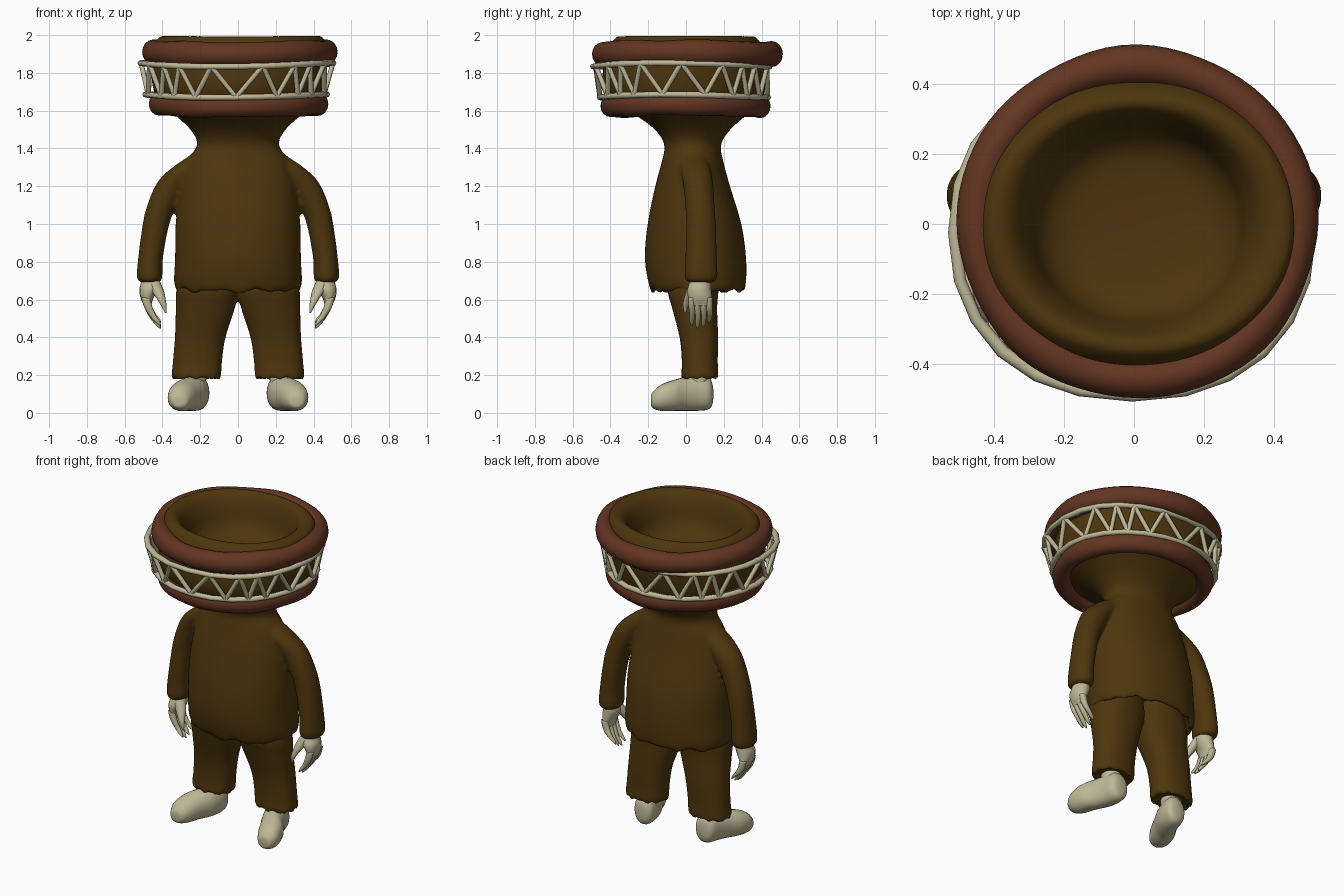
import bpy, bmesh, math

cube = bpy.data.objects.get("Cube")
if cube:
    bpy.data.objects.remove(cube)


def material(name, rgb):
    m = bpy.data.materials.new(name)
    m.use_nodes = True
    m.diffuse_color = (*rgb, 1)
    m.node_tree.nodes["Principled BSDF"].inputs["Base Color"].default_value = (*rgb, 1)
    return m


BROWN = material("brown cloth", (0.076, 0.036, 0.004))
RED = material("red brown band", (0.125, 0.036, 0.016))
BONE = material("pale bone", (0.52, 0.48, 0.31))


def spline(rows, steps):
    """Catmull-Rom interpolation of rows of numbers."""
    out = []
    for i in range(len(rows) - 1):
        quad = [rows[max(i - 1, 0)], rows[i], rows[i + 1], rows[min(i + 2, len(rows) - 1)]]
        for s in range(steps):
            t = s / steps
            out.append([b + 0.5 * t * (c - a + t * (2*a - 5*b + 4*c - d + t * (3*(b - c) + d - a)))
                        for a, b, c, d in zip(*quad)])
    return out + [list(rows[-1])]


def oval(t, ra, rb, power):
    """Point on a superellipse; power 2 is a plain ellipse."""
    c, s = math.cos(t), math.sin(t)
    return (ra * math.copysign(abs(c) ** (2 / power), c),
            rb * math.copysign(abs(s) ** (2 / power), s))


def loft(bm, rows, sides=32, steps=4, axis="z", power=2.0, side=1, wave=0.0, wave_top=0.0):
    """Skin rings (x, y, z, radius, radius); side=-1 mirrors the result."""
    rings = []
    for x, y, z, ra, rb in spline(rows, steps):
        ring = []
        for k in range(sides):
            t = 2 * math.pi * k / sides
            u, v = oval(t, ra, rb, power)
            dz = wave * (math.sin(9 * t) + math.sin(14 * t + 1)) if z < wave_top else 0
            p = (x + u, y + v, z + dz) if axis == "z" else (x + u, y, z + v)
            ring.append(bm.verts.new((p[0] * side, p[1], p[2])))
        rings.append(ring)
    for a, b in zip(rings, rings[1:]):
        for k in range(sides):
            j = (k + 1) % sides
            bm.faces.new((a[k], a[j], b[j], b[k]))
    bm.faces.new(rings[0])
    bm.faces.new(rings[-1])


def finish(bm, name, mat, voxel=0.0, smooth=6):
    bmesh.ops.recalc_face_normals(bm, faces=bm.faces)
    me = bpy.data.meshes.new(name)
    bm.to_mesh(me)
    bm.free()
    me.materials.append(mat)
    for p in me.polygons:
        p.use_smooth = True
    ob = bpy.data.objects.new(name, me)
    bpy.context.collection.objects.link(ob)
    if voxel:
        r = ob.modifiers.new("blend", "REMESH")
        r.mode = "VOXEL"
        r.voxel_size = voxel
        r.use_smooth_shade = True
        s = ob.modifiers.new("soften", "SMOOTH")
        s.factor, s.iterations = 0.5, smooth


# Robe, neck and hollow bowl head as one skin, with sleeves fused in
bm = bmesh.new()
loft(bm, [(0, .055, .78, .27, .2), (0, .06, .7, .29, .215), (0, .065, .638, .312, .235),
          (0, .06, .685, .338, .257), (0, .05, .82, .333, .268), (0, .045, 1.0, .33, .248),
          (0, .035, 1.2, .305, .198), (0, .035, 1.33, .272, .163), (0, .035, 1.42, .216, .15),
          (0, .035, 1.5, .252, .2), (0, .025, 1.58, .34, .3), (0, 0, 1.63, .41, .39),
          (0, -.01, 1.72, .45, .43), (0, 0, 1.85, .46, .435), (.01, 0, 1.94, .455, .405),
          (.015, 0, 1.985, .437, .374), (.015, 0, 1.997, .405, .35), (.01, 0, 1.975, .355, .322),
          (.01, 0, 1.91, .315, .295), (.01, 0, 1.81, .28, .262), (.01, 0, 1.755, .21, .2),
          (.01, 0, 1.74, .11, .1), (.01, 0, 1.738, .02, .02)],
     sides=64, power=2.1, wave=.006, wave_top=.68)
for s in (1, -1):
    loft(bm, [(.21, .04, 1.36, .05, .06), (.27, .05, 1.29, .09, .08), (.345, .065, 1.21, .09, .08),
              (.41, .075, 1.08, .077, .078), (.438, .08, .98, .07, .08), (.463, .08, .82, .066, .084),
              (.468, .08, .72, .068, .088), (.466, .08, .69, .055, .07)], sides=24, side=s)
finish(bm, "robe_and_head", BROWN, .013)

# Trousers
bm = bmesh.new()
for s in (1, -1):
    loft(bm, [(.15, .04, .83, .13, .12), (.16, .037, .66, .165, .135), (.172, .045, .56, .157, .12),
              (.2, .068, .4, .134, .102), (.215, .073, .27, .13, .095),
              (.221, .073, .182, .128, .097), (.22, .073, .195, .09, .07)],
         sides=40, side=s, wave=.005, wave_top=.23, power=2.3)
finish(bm, "trousers", BROWN, .012, 4)

for s, label in ((1, "left"), (-1, "right")):
    # Foot, toes turned outward
    bm = bmesh.new()
    loft(bm, [(.308, -.186, .066, .02, .022), (.308, -.176, .068, .045, .043),
              (.302, -.13, .08, .07, .07), (.28, -.06, .093, .08, .083), (.247, 0, .1, .077, .09),
              (.226, .06, .105, .072, .094), (.217, .115, .105, .064, .088),
              (.215, .138, .1, .045, .06), (.215, .145, .1, .015, .02)],
         sides=24, axis="y", power=2.15, side=s)
    loft(bm, [(.23, .055, .08, .04, .04), (.227, .06, .13, .055, .058), (.224, .065, .25, .06, .062)],
         sides=20, side=s)
    finish(bm, label + "_foot", BONE)

    # Hand: palm, four curled fingers and a thumb
    bm = bmesh.new()
    loft(bm, [(.465, .08, .76, .035, .045), (.464, .075, .69, .05, .056),
              (.472, .07, .65, .05, .064), (.482, .075, .605, .033, .062),
              (.478, .08, .565, .018, .054)], sides=16, side=s)
    for i in range(4):
        y, drop = .03 + i * .031, (.015, 0, .008, .03)[i]
        loft(bm, [(.488, y, .61, .023, .017), (.475, y, .56, .022, .017),
                  (.451, y + .003, .507 + drop * .5, .018, .014),
                  (.424, y, .465 + drop, .012, .011), (.41, y, .447 + drop, .003, .003)],
             sides=10, side=s)
    loft(bm, [(.45, .055, .7, .035, .035), (.425, .03, .645, .033, .03), (.405, .008, .6, .022, .021),
              (.392, -.002, .565, .014, .015), (.382, -.005, .528, .004, .004)], sides=10, side=s)
    finish(bm, label + "_hand", BONE)


def hoop_point(t, hoop):
    cx, cy, z, rx, ry, wobble, power = hoop
    u, v = oval(t, rx, ry, power)
    return (cx + u, cy + v, z + wobble * math.cos(2 * t + .4))


def ring(name, hoop, width, height, mat, count=72, sides=16):
    """Sweep an oval section round an oval hoop."""
    bm = bmesh.new()
    grid = []
    for k in range(count):
        t = 2 * math.pi * k / count
        x, y, z = hoop_point(t, hoop)
        bulge = 1 + .05 * math.sin(5 * t) + .03 * math.sin(8 * t + 1)
        loop = []
        for j in range(sides):
            a = 2 * math.pi * j / sides
            w, h = width * bulge * math.cos(a), height * bulge * math.sin(a)
            loop.append(bm.verts.new((x + w * math.cos(t), y + w * math.sin(t), z + h)))
        grid.append(loop)
    for k in range(count):
        a, b = grid[k], grid[(k + 1) % count]
        for j in range(sides):
            i = (j + 1) % sides
            bm.faces.new((a[j], b[j], b[i], a[i]))
    finish(bm, name, mat)


# Padded bands at the rim and base of the head
ring("upper_band", (.01, .005, 1.905, .46, .448, .006, 2), .056, .064, RED)
ring("lower_band", (.003, -.005, 1.63, .42, .395, .006, 2), .054, .06, RED)

# Bone hoops with a zigzag lattice between them
UPPER = (-.005, -.025, 1.843, .508, .465, .01, 2.2)
LOWER = (-.01, -.012, 1.678, .478, .443, .008, 2.1)
ring("upper_hoop", UPPER, .018, .016, BONE, count=24, sides=8)
ring("lower_hoop", LOWER, .018, .016, BONE, count=24, sides=8)

TEETH = 18
cu = bpy.data.curves.new("zigzag_lattice", "CURVE")
cu.dimensions = "3D"
cu.bevel_depth = .014
cu.bevel_resolution = 1
cu.use_fill_caps = True
cu.materials.append(BONE)
for k in range(2 * TEETH):
    sp = cu.splines.new("POLY")
    sp.points.add(1)
    for n in (0, 1):
        t = math.pi * (k + n) / TEETH - math.pi / 2
        t += .1 * math.sin(4 * t)  # teeth crowd together on the diagonals
        sp.points[n].co = (*hoop_point(t, UPPER if (k + n) % 2 else LOWER), 1)
bpy.context.collection.objects.link(bpy.data.objects.new("zigzag_lattice", cu))
